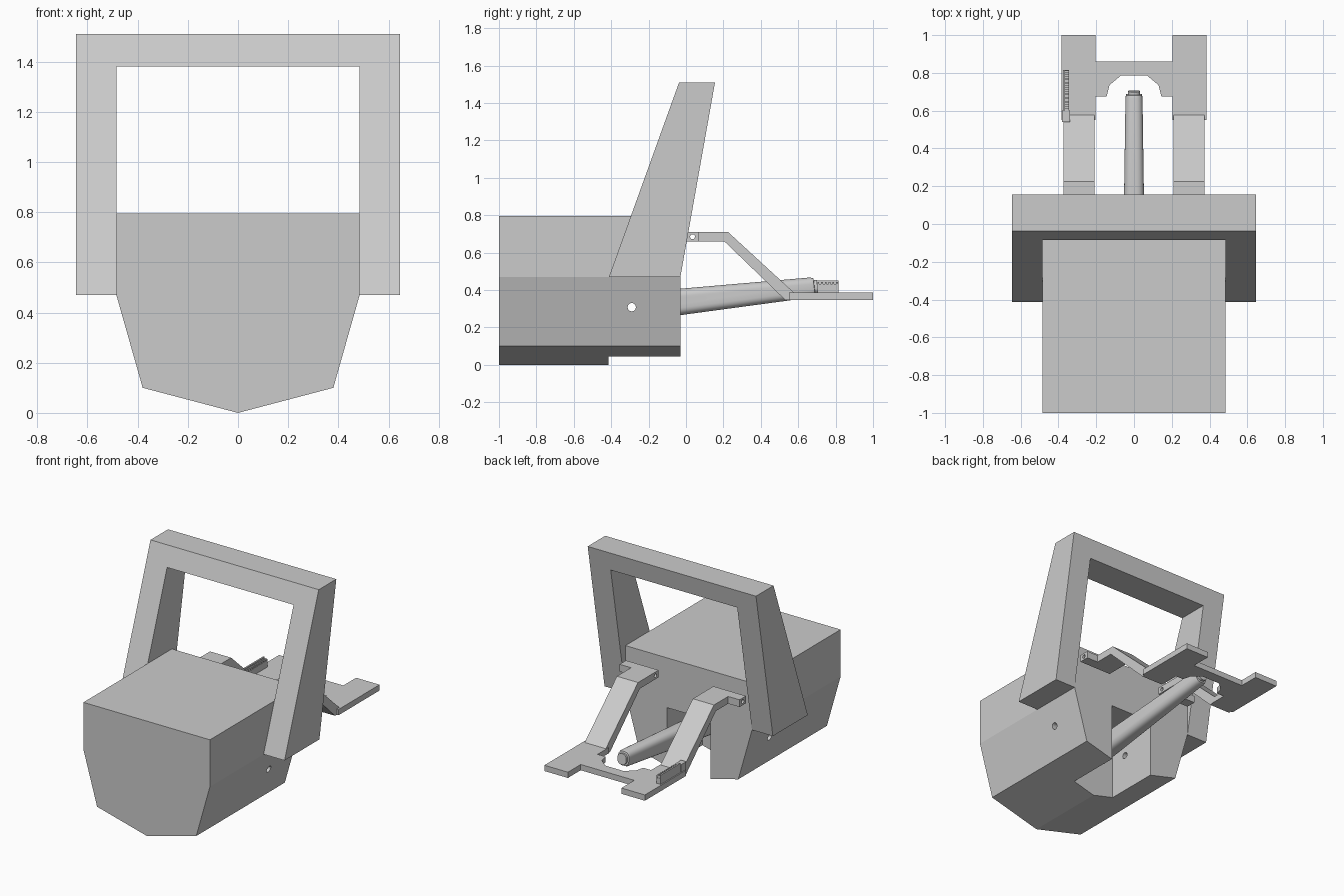
import bpy, bmesh, math
from mathutils import Vector

cube = bpy.data.objects.get("Cube")
if cube:
    bpy.data.objects.remove(cube, do_unlink=True)

grey = bpy.data.materials.new("plain grey")
grey.use_nodes = True
GREY = (0.6, 0.6, 0.6, 1)
grey.diffuse_color = GREY
grey.node_tree.nodes["Principled BSDF"].inputs["Base Color"].default_value = GREY


def finish(bm, name):
    bmesh.ops.recalc_face_normals(bm, faces=bm.faces)
    mesh = bpy.data.meshes.new(name)
    bm.to_mesh(mesh)
    bm.free()
    mesh.materials.append(grey)
    ob = bpy.data.objects.new(name, mesh)
    bpy.context.collection.objects.link(ob)
    return ob


def prism(name, outline, axis, lo, hi):
    """Extrude a 2D outline along one axis, from lo to hi."""
    bm = bmesh.new()

    def place(p):
        co = list(p)
        co.insert("xyz".index(axis), lo)
        return bm.verts.new(co)
    face = bm.faces.new([place(p) for p in outline])
    moved = bmesh.ops.extrude_face_region(bm, geom=[face])["geom"]
    step = Vector([hi - lo if a == axis else 0 for a in "xyz"])
    bmesh.ops.translate(bm, vec=step, verts=[v for v in moved if isinstance(v, bmesh.types.BMVert)])
    return finish(bm, name)


def box(name, x0, x1, y0, y1, z0, z1):
    return prism(name, [(x0, y0), (x1, y0), (x1, y1), (x0, y1)], "z", z0, z1)


def pin(name, y, z, radius):
    """Long round cutter running across the model."""
    ring = [(y + radius * math.cos(a), z + radius * math.sin(a))
            for a in (math.tau * i / 24 for i in range(24))]
    return prism(name, ring, "x", -0.8, 0.8)


def cut(ob, cutter):
    mod = ob.modifiers.new("cut", "BOOLEAN")
    mod.operation, mod.solver, mod.object = "DIFFERENCE", "EXACT", cutter
    bpy.context.view_layer.update()
    deps = bpy.context.evaluated_depsgraph_get()
    mesh = bpy.data.meshes.new_from_object(ob.evaluated_get(deps))
    ob.modifiers.clear()
    ob.data = mesh


def mirrored(half):
    """Complete a symmetric outline from its +x half."""
    return half + [(-x, v) for x, v in reversed(half) if x > 0]


# Main body with a keel-shaped underside and a slot at the back
body = prism("body", mirrored([(0.485, 0.795), (0.485, 0.47), (0.38, 0.1), (0, 0)]), "y", -1, -0.03)
slot = box("slot_cutter", -0.165, 0.165, -0.415, 0.1, -0.1, 0.45)
pivot_pin = pin("pivot_cutter", -0.29, 0.308, 0.022)
cut(body, slot)
cut(body, pivot_pin)

# Leaning frame: two tapered posts joined by a crossbar
FOOT_FRONT, FOOT_BACK, FOOT_Z = -0.412, -0.03, 0.47
TOP_FRONT, TOP_BACK, TOP_Z, BAR_Z = -0.037, 0.155, 1.51, 1.38
t = (BAR_Z - FOOT_Z) / (TOP_Z - FOOT_Z)
post = [(FOOT_FRONT, FOOT_Z), (FOOT_BACK, FOOT_Z), (TOP_BACK, TOP_Z), (TOP_FRONT, TOP_Z)]
bar = [(FOOT_FRONT + t * (TOP_FRONT - FOOT_FRONT), BAR_Z),
       (FOOT_BACK + t * (TOP_BACK - FOOT_BACK), BAR_Z), (TOP_BACK, TOP_Z), (TOP_FRONT, TOP_Z)]
prism("frame_crossbar", bar, "x", -0.485, 0.485)

# Cranked arms with drilled side tabs
hinge_pin = pin("hinge_cutter", 0.035, 0.685, 0.013)
arm = [(0, 0.66), (0.205, 0.66), (0.53, 0.347), (0.6, 0.347),
       (0.6, 0.384), (0.58, 0.384), (0.225, 0.71), (0, 0.71)]
for side, s in (("left", 1), ("right", -1)):
    prism(side + "_frame_post", post, "x", s * 0.485, s * 0.645)
    cut(prism(side + "_arm", arm, "x", s * 0.21, s * 0.372), hinge_pin)
    cut(box(side + "_hinge_tab", s * 0.372, s * 0.46, 0, 0.07, 0.66, 0.71), hinge_pin)

# Forked foot plate
plate = [(0, 0.86), (0.205, 0.86), (0.205, 1), (0.385, 1), (0.385, 0.55), (0.205, 0.55),
         (0.205, 0.675), (0.145, 0.675), (0.13, 0.735), (0.07, 0.785)]
prism("fork_plate", mirrored(plate), "z", 0.346, 0.386)

# Small toothed rack on the right side of the plate
box("rack_base", -0.377, -0.343, 0.6, 0.815, 0.38, 0.425)
box("rack_wall", -0.377, -0.366, 0.6, 0.815, 0.42, 0.45)
box("rack_inner_wall", -0.35, -0.343, 0.6, 0.815, 0.42, 0.432)
for i in range(11):
    y = 0.602 + i * 0.02
    box("rack_tooth", -0.366, -0.343, y, y + 0.01, 0.42, 0.442)
box("rack_block", -0.38, -0.34, 0.54, 0.6, 0.37, 0.44)


# Tapered central ram with rounded corners
def ram_ring(bm, y, z, half_w, half_h, r):
    verts = []
    for k, (sx, sz) in enumerate([(1, 1), (-1, 1), (-1, -1), (1, -1)]):
        for j in range(6):
            a = math.pi / 2 * (k + j / 5)
            dz = sz * (half_h - r) + r * math.sin(a)
            x = sx * (half_w - r) + r * math.cos(a)
            verts.append(bm.verts.new((x, y - 0.11 * dz, z + dz)))
    return verts


bm = bmesh.new()
rings = [ram_ring(bm, *ring) for ring in [
    (-0.37, 0.299, 0.06, 0.078, 0.04), (0.67, 0.414, 0.045, 0.053, 0.036),
    (0.685, 0.416, 0.042, 0.047, 0.034), (0.687, 0.416, 0.033, 0.036, 0.028),
    (0.703, 0.418, 0.033, 0.036, 0.028)]]
for a, b in zip(rings, rings[1:]):
    for i in range(len(a)):
        j = (i + 1) % len(a)
        bm.faces.new((a[i], a[j], b[j], b[i]))
bm.faces.new(rings[0])
bm.faces.new(rings[-1])
ram = finish(bm, "ram")
cut(ram, pivot_pin)
bpy.ops.object.select_all(action="DESELECT")
ram.select_set(True)
bpy.context.view_layer.objects.active = ram
bpy.ops.object.shade_smooth_by_angle(angle=math.radians(30))

# Remove the cutters
for cutter in (slot, pivot_pin, hinge_pin):
    bpy.data.objects.remove(cutter, do_unlink=True)
